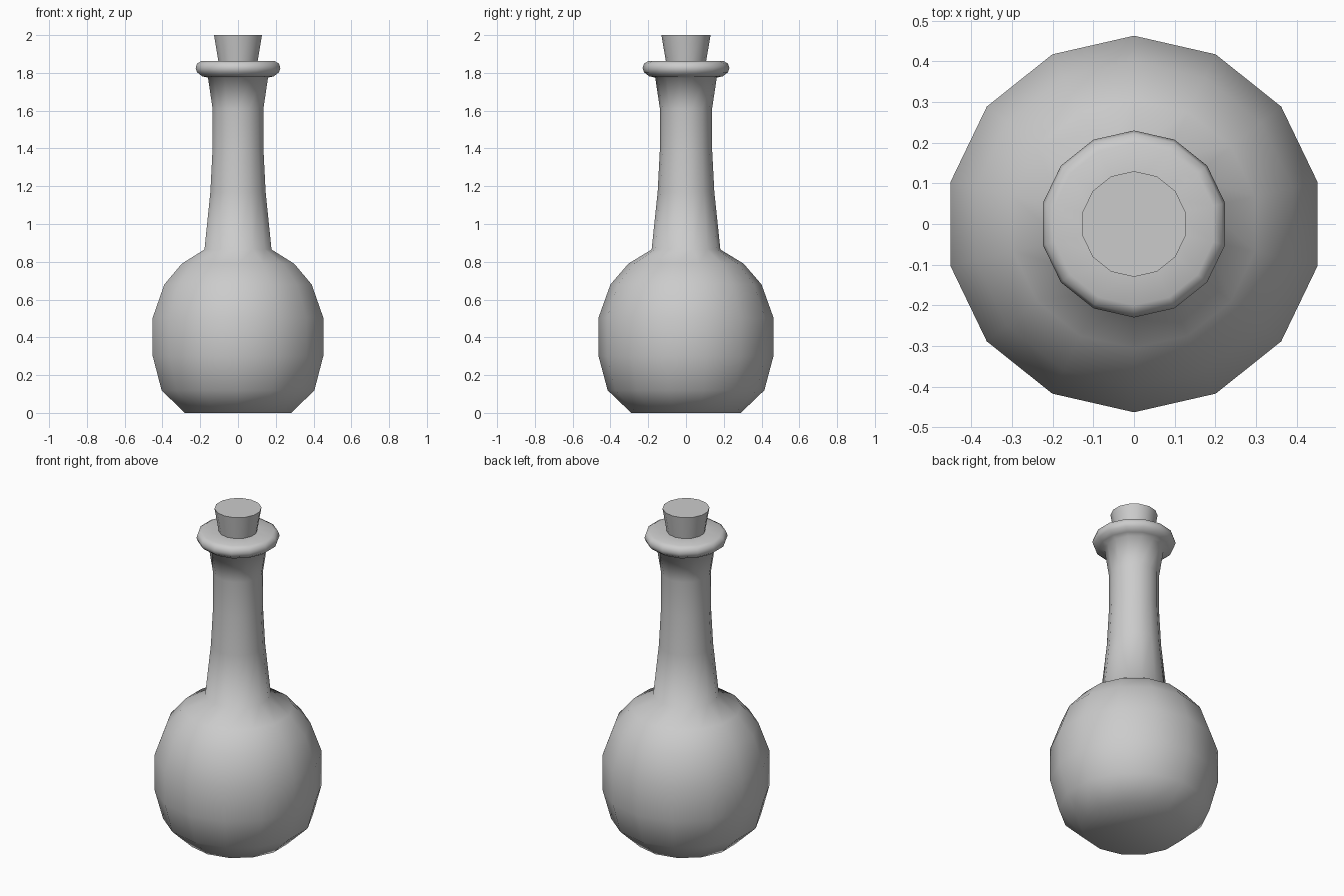
import bpy, bmesh, math

if "Cube" in bpy.data.objects:
    bpy.data.objects.remove(bpy.data.objects["Cube"])

SIDES = 14


def lathe(name, profile, sharp_angle):
    """Revolve (radius, height) points around z and cap both ends."""
    bm = bmesh.new()
    rings = []
    for r, z in profile:
        ring = []
        for i in range(SIDES):
            a = math.pi / 2 + 2 * math.pi * i / SIDES
            ring.append(bm.verts.new((r * math.cos(a), r * math.sin(a), z)))
        rings.append(ring)
    for low, high in zip(rings, rings[1:]):
        for i in range(SIDES):
            j = (i + 1) % SIDES
            bm.faces.new((low[i], low[j], high[j], high[i]))
    bm.faces.new(rings[0][::-1])
    bm.faces.new(rings[-1])
    bmesh.ops.recalc_face_normals(bm, faces=bm.faces)
    mesh = bpy.data.meshes.new(name)
    bm.to_mesh(mesh)
    bm.free()
    obj = bpy.data.objects.new(name, mesh)
    bpy.context.collection.objects.link(obj)
    bpy.ops.object.select_all(action='DESELECT')
    obj.select_set(True)
    bpy.context.view_layer.objects.active = obj
    bpy.ops.object.shade_smooth_by_angle(angle=math.radians(sharp_angle))
    return obj


# Bottle: round belly, long neck and rolled lip
lathe("bottle", [
    (0.29, 0.0), (0.415, 0.12), (0.463, 0.30), (0.463, 0.505),
    (0.40, 0.68), (0.305, 0.79), (0.182, 0.865),
    (0.15, 1.17), (0.138, 1.40), (0.138, 1.61), (0.163, 1.775),
    (0.195, 1.782), (0.222, 1.803), (0.23, 1.825), (0.222, 1.85),
    (0.20, 1.862), (0.105, 1.862)], 80)

# Cork: tapered stopper
lathe("cork", [(0.103, 1.84), (0.13, 2.0)], 40)
